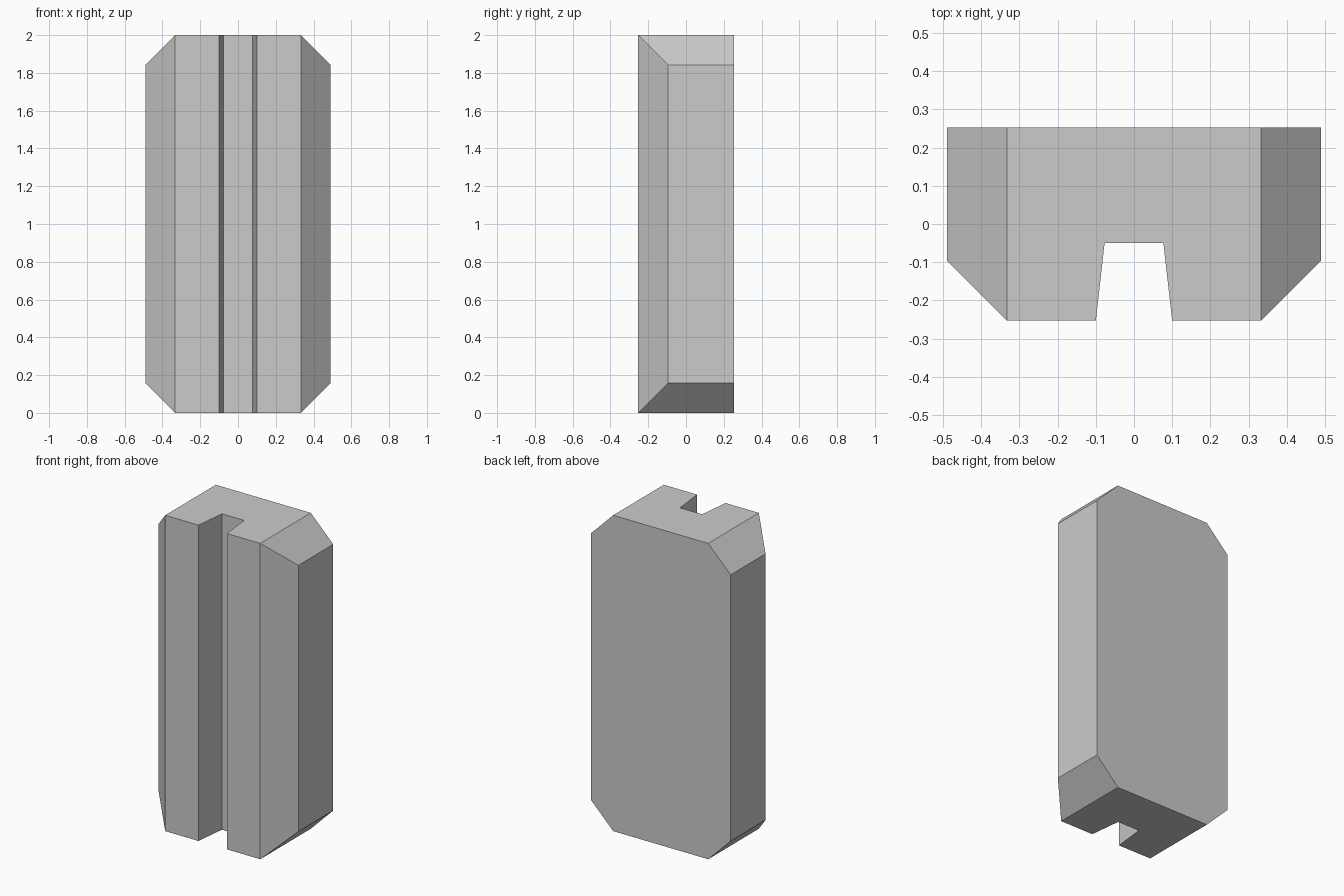
import bpy, bmesh
from mathutils import Vector

if "Cube" in bpy.data.objects:
    bpy.data.objects.remove(bpy.data.objects["Cube"])

HALF_W, HALF_D, HEIGHT, CHAMFER = 0.49, 0.253, 2.0, 0.157
FLAT = HALF_W - CHAMFER

# Right half of the plan outline: groove, bevelled front corner, square back
half = [(0.077, -0.05), (0.1, -HALF_D), (FLAT, -HALF_D),
        (HALF_W, -HALF_D + CHAMFER), (HALF_W, HALF_D)]
outline = half + [(-x, y) for x, y in reversed(half)]

# Extrude the outline to full height
bm = bmesh.new()
base = bm.faces.new([bm.verts.new((x, y, 0)) for x, y in outline])
top = bmesh.ops.extrude_face_region(bm, geom=[base], use_keep_orig=True)["geom"]
bmesh.ops.translate(bm, vec=(0, 0, HEIGHT),
                    verts=[g for g in top if isinstance(g, bmesh.types.BMVert)])

# Slice the four side corners at 45 degrees and cap each cut
for sx in (-1, 1):
    for sz, z in ((-1, 0), (1, HEIGHT)):
        cut = bmesh.ops.bisect_plane(
            bm, geom=bm.verts[:] + bm.edges[:] + bm.faces[:], dist=1e-5,
            plane_co=Vector((sx * FLAT, 0, z)), plane_no=Vector((sx, 0, sz)),
            clear_outer=True)
        bmesh.ops.holes_fill(bm, edges=[e for e in bm.edges if e.is_boundary], sides=0)

bmesh.ops.recalc_face_normals(bm, faces=bm.faces)
mesh = bpy.data.meshes.new("grooved_block")
bm.to_mesh(mesh)
bm.free()
bpy.context.collection.objects.link(bpy.data.objects.new("grooved_block", mesh))
